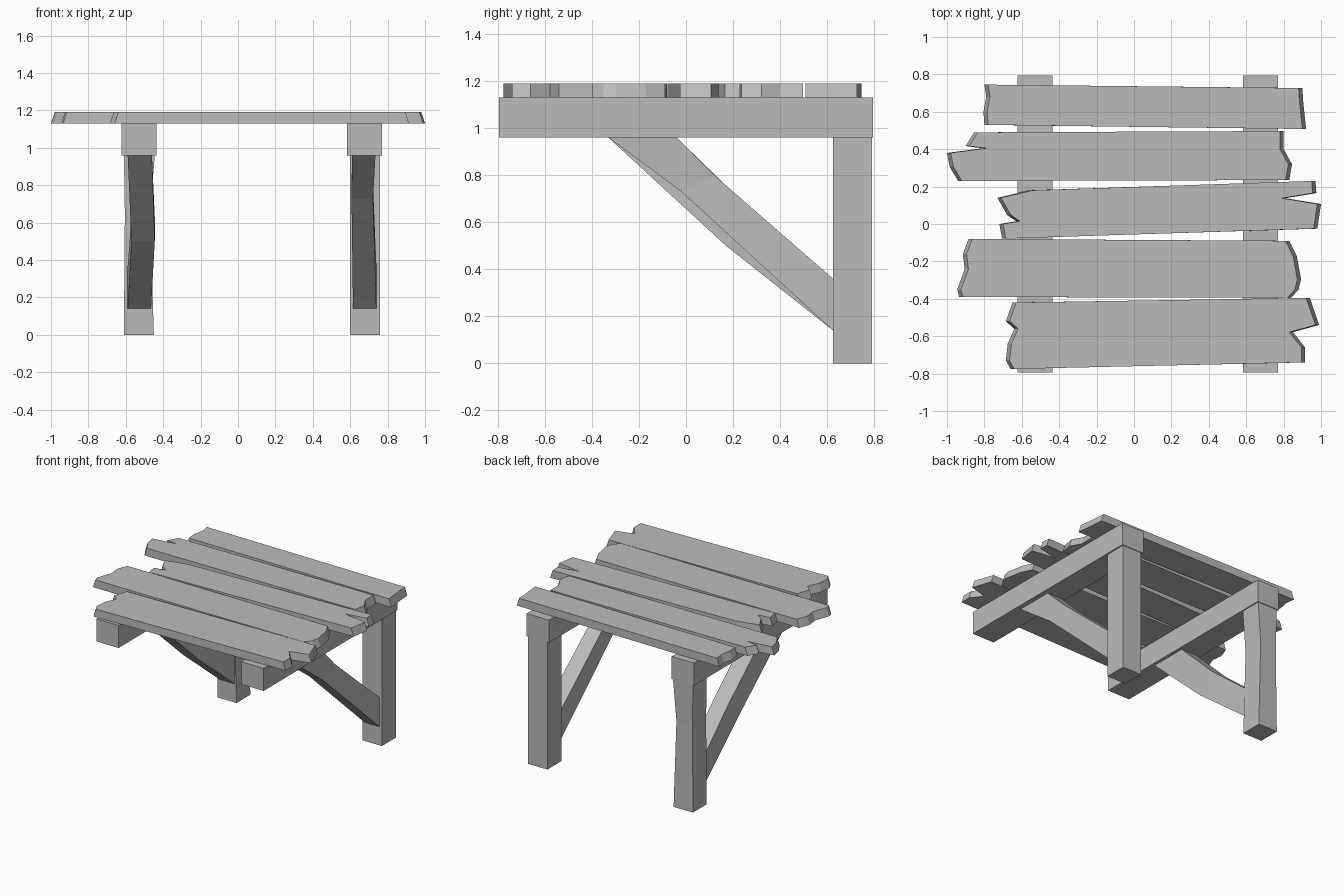
import bpy
import bmesh

old = bpy.data.objects.get("Cube")
if old:
    bpy.data.objects.remove(old, do_unlink=True)

wood = bpy.data.materials.new("grey wood")
wood.use_nodes = True
GREY = (0.5, 0.5, 0.5, 1)
wood.diffuse_color = GREY
wood.node_tree.nodes["Principled BSDF"].inputs["Base Color"].default_value = GREY


def loft(name, loops):
    """Skin a solid through a list of matching closed loops."""
    bm = bmesh.new()
    rings = [[bm.verts.new(p) for p in loop] for loop in loops]
    count = len(rings[0])
    for low, high in zip(rings, rings[1:]):
        for i in range(count):
            j = (i + 1) % count
            bm.faces.new((low[i], low[j], high[j], high[i]))
    bm.faces.new(rings[0][::-1])
    bm.faces.new(rings[-1])
    bmesh.ops.recalc_face_normals(bm, faces=bm.faces)
    mesh = bpy.data.meshes.new(name)
    bm.to_mesh(mesh)
    bm.free()
    mesh.materials.append(wood)
    obj = bpy.data.objects.new(name, mesh)
    bpy.context.collection.objects.link(obj)
    return obj


def rectangle(x0, x1, y0, y1, z):
    return [(x0, y0, z), (x1, y0, z), (x1, y1, z), (x0, y1, z)]


def plank(name, left, right):
    """Board with splintered ends, each listed back to front and bevelled inward at the top."""
    def outline(z, inset):
        return ([(x + inset, y, z) for x, y in left]
                + [(x - inset, y, z) for x, y in reversed(right)])
    loft(name, [outline(1.13, 0), outline(1.19, 0.02)])


def brace(name, sections):
    """Diagonal strut; each section is x0, x1, lower (y, z), upper (y, z)."""
    loft(name, [[(x0, *low), (x1, *low), (x1, *up), (x0, *up)]
                for x0, x1, low, up in sections])


# Beams under the boards
for side, x in (("right", -0.53), ("left", 0.677)):
    loft(side + "_beam", [rectangle(x - 0.093, x + 0.093, -0.795, 0.795, z)
                          for z in (0.96, 1.13)])

# Back posts, one slightly pinched
loft("right_post", [rectangle(-0.61, -0.45, 0.625, 0.79, 0),
                    rectangle(-0.605, -0.47, 0.625, 0.785, 0.65),
                    rectangle(-0.61, -0.445, 0.625, 0.79, 0.96)])
loft("left_post", [rectangle(0.6, 0.76, 0.625, 0.79, z) for z in (0, 0.96)])

# Bent diagonal braces
TOP = (-0.33, 0.96), (-0.04, 0.96)
FOOT = (0.625, 0.14), (0.625, 0.36)
brace("right_brace", [(-0.59, -0.46, *TOP),
                      (-0.57, -0.445, (0.17, 0.5), (0.3, 0.63)),
                      (-0.59, -0.465, *FOOT)])
brace("left_brace", [(0.61, 0.735, *TOP),
                     (0.607, 0.722, (-0.02, 0.73), (0.12, 0.8)),
                     (0.615, 0.74, *FOOT)])

# Top boards from back to front
plank("back_board",
      [(-0.8, 0.745), (-0.79, 0.68), (-0.805, 0.6), (-0.8, 0.53)],
      [(0.9, 0.727), (0.905, 0.65), (0.92, 0.508)])
plank("second_board",
      [(-0.855, 0.49), (-0.9, 0.417), (-0.81, 0.405), (-1, 0.38),
       (-0.985, 0.305), (-0.94, 0.23)],
      [(0.8, 0.497), (0.8, 0.4), (0.845, 0.32), (0.83, 0.235)])
plank("middle_board",
      [(-0.56, 0.18), (-0.73, 0.14), (-0.68, 0.05), (-0.63, 0.015),
       (-0.72, 0), (-0.705, -0.078)],
      [(0.97, 0.23), (0.975, 0.165), (0.81, 0.138), (1, 0.107), (0.98, -0.025)])
plank("fourth_board",
      [(-0.885, -0.08), (-0.915, -0.16), (-0.905, -0.24), (-0.945, -0.35),
       (-0.935, -0.39)],
      [(0.83, -0.09), (0.87, -0.17), (0.893, -0.295), (0.88, -0.35), (0.84, -0.395)])
plank("front_board",
      [(-0.65, -0.42), (-0.685, -0.52), (-0.64, -0.56), (-0.675, -0.64),
       (-0.685, -0.73), (-0.66, -0.775)],
      [(0.94, -0.395), (0.99, -0.54), (0.85, -0.578), (0.915, -0.66), (0.915, -0.74)])
